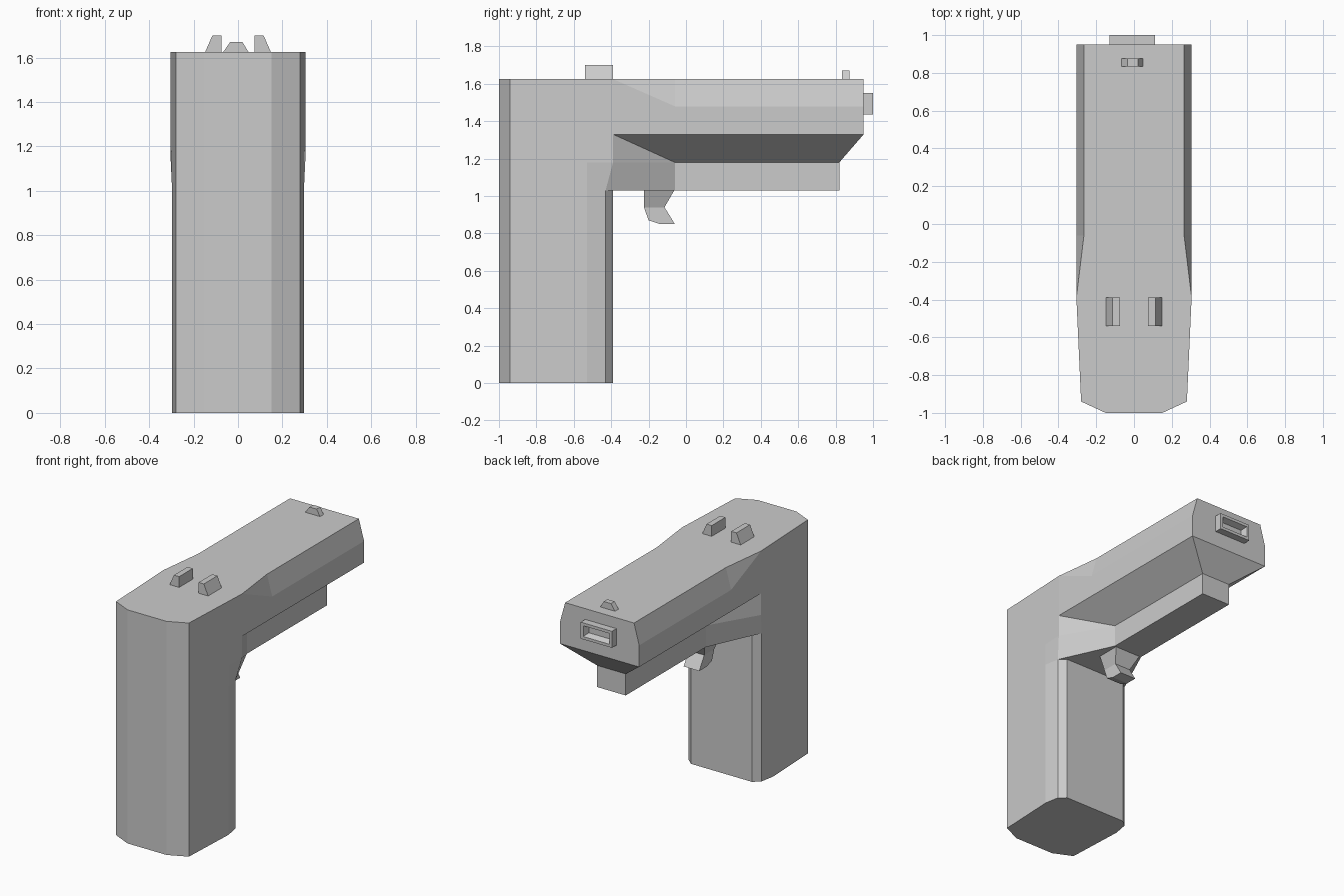
import bpy, bmesh

if "Cube" in bpy.data.objects:
    bpy.data.objects.remove(bpy.data.objects["Cube"])


def finish(name, bm):
    bmesh.ops.recalc_face_normals(bm, faces=bm.faces[:])
    me = bpy.data.meshes.new(name)
    bm.to_mesh(me)
    bm.free()
    ob = bpy.data.objects.new(name, me)
    bpy.context.collection.objects.link(ob)
    return ob


def loft(name, rings):
    """Skin equal-length rings of points and cap both ends."""
    bm = bmesh.new()
    vs = [[bm.verts.new(p) for p in r] for r in rings]
    for r, s in zip(vs, vs[1:]):
        for i in range(len(r)):
            j = (i + 1) % len(r)
            bm.faces.new((r[i], r[j], s[j], s[i]))
    bm.faces.new(vs[0])
    bm.faces.new(vs[-1])
    return finish(name, bm)


# Body: right-hand corner points, mirrored to the left
P = {
    # grip rear, side and front corners
    'a0': (.15, -1, 0), 'a1': (.15, -1, 1.625),
    'b0': (.28, -.94, 0), 'b1': (.28, -.94, 1.625),
    'c0': (.298, -.53, 0), 'k': (.298, -.53, 1.03), 'c1': (.298, -.53, 1.18),
    'd0': (.28, -.43, 0), 'd1': (.28, -.43, 1.03),
    'e0': (.235, -.39, 0), 'e1': (.235, -.39, 1.03),
    # where grip meets the upper
    'f': (.305, -.39, 1.18), 'g': (.305, -.39, 1.33),
    's': (.305, -.39, 1.48), 't': (.305, -.39, 1.625),
    # lower rail
    'r0': (.11, -.06, 1.03), 'r1': (.11, -.06, 1.18),
    'q0': (.11, .82, 1.03), 'q1': (.11, .82, 1.18),
    # upper, front end
    'h': (.305, .95, 1.33), 'm': (.305, .95, 1.48), 'n': (.305, -.06, 1.48),
    'u': (.265, -.06, 1.625), 'w': (.265, .95, 1.625),
}
SIDE = ["a0 b0 b1 a1", "b0 c0 k c1 f g s t b1", "c0 d0 d1 k", "k d1 f c1",
        "d0 e0 e1 d1", "f d1 r0 r1", "g f r1", "r1 r0 q0 q1", "g r1 q1 h",
        "g h m n s", "s n t", "n u t", "n m w u"]
CROSS = ["a0 b0 c0 d0 e0", "a0 a1", "e0 e1", "e1 d1 r0 q0", "q0 q1",
         "q1 h", "h m w", "a1 b1 t u w"]
bm = bmesh.new()
R = {k: bm.verts.new(p) for k, p in P.items()}
L = {k: bm.verts.new((-p[0], p[1], p[2])) for k, p in P.items()}
for f in SIDE:
    for side in (R, L):
        bm.faces.new([side[k] for k in f.split()])
for f in CROSS:
    ks = f.split()
    bm.faces.new([R[k] for k in ks] + [L[k] for k in reversed(ks)])
finish("body", bm)


# Muzzle: rectangular frame with a recess
def rect(y, inset):
    x0, x1, z0, z1 = -.13 + inset, .11 - inset, 1.435 + inset, 1.55 - inset
    return [(x0, y, z0), (x1, y, z0), (x1, y, z1), (x0, y, z1)]


loft("muzzle", [rect(.94, 0), rect(1, 0), rect(1, .02), rect(.96, .035)])


# Sights: front-view profiles pushed along y
def sight(name, profile, y0, y1):
    loft(name, [[(x, y, z) for x, z in profile] for y in (y0, y1)])


for name, m in (("rear_sight_right", 1), ("rear_sight_left", -1)):
    sight(name, [(m * .075, 1.62), (m * .15, 1.62), (m * .115, 1.70),
                 (m * .075, 1.70)], -.54, -.39)
sight("front_sight", [(-.07, 1.62), (.05, 1.62), (.02, 1.67), (-.035, 1.67)],
      .835, .875)

# Trigger: tapered hook (back y, z, front y, z, half width)
HOOK = [(-.225, 1.035, -.06, 1.035, .1), (-.225, .94, -.115, .94, .06),
        (-.20, .87, -.09, .9, .06), (-.14, .85, -.06, .85, .06)]
loft("trigger", [[(-w, b, bz), (w, b, bz), (w, f, fz), (-w, f, fz)]
                 for b, bz, f, fz, w in HOOK])
